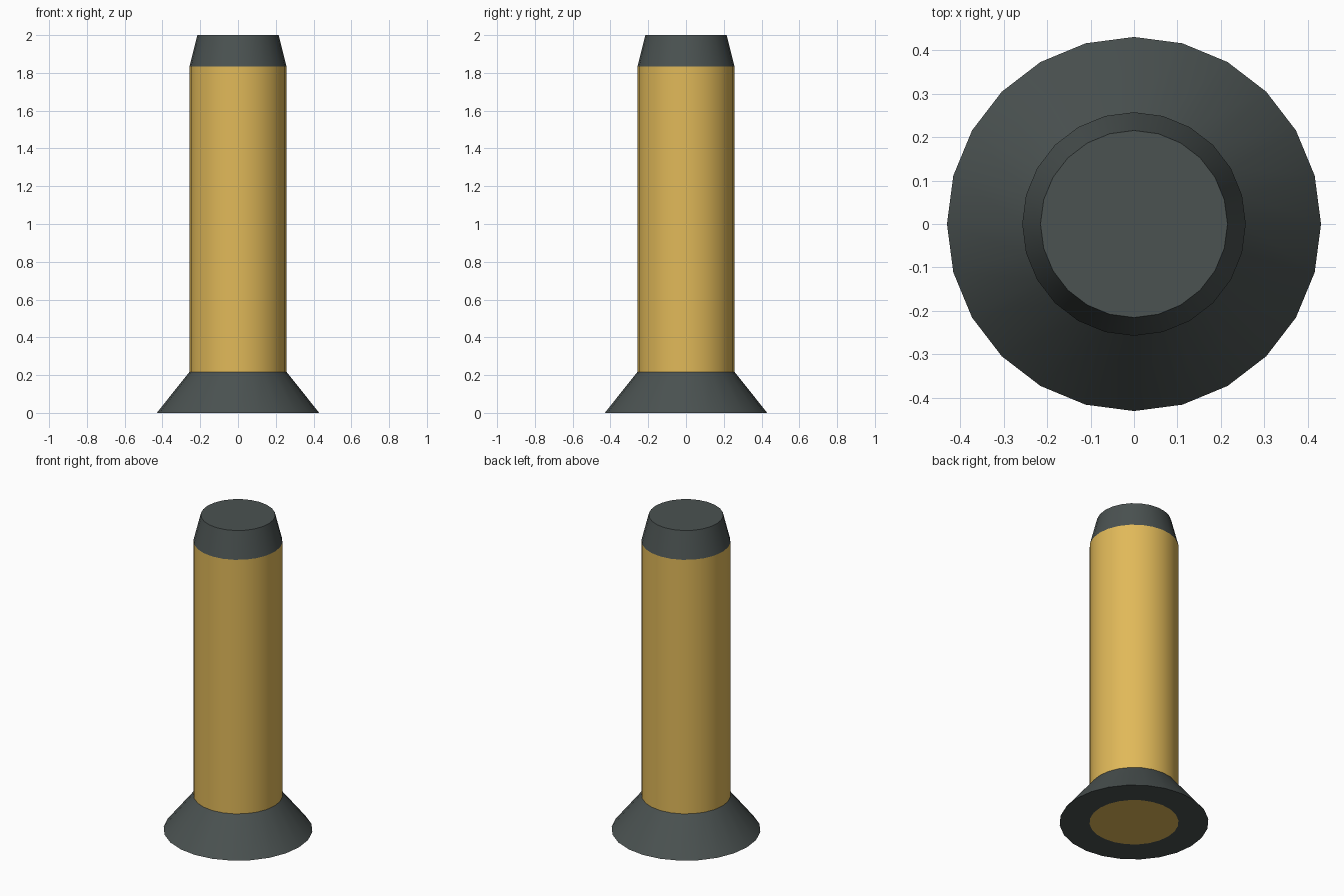
import bpy
import bmesh
import math
from mathutils import Vector

cube = bpy.data.objects.get("Cube")
if cube:
    bpy.data.objects.remove(cube, do_unlink=True)

SIDES = 24
R = 0.257        # shaft radius
FOOT_TOP = 0.217
SHAFT_TOP = 1.833


def material(name, colour):
    mat = bpy.data.materials.new(name)
    mat.use_nodes = True
    mat.diffuse_color = colour
    mat.node_tree.nodes["Principled BSDF"].inputs["Base Color"].default_value = colour
    return mat


def lathe(name, profile, mat):
    """Turn a (radius, height) profile around the z axis."""
    bm = bmesh.new()
    verts = [bm.verts.new((r, 0, z)) for r, z in profile]
    edges = [bm.edges.new(pair) for pair in zip(verts, verts[1:])]
    bmesh.ops.spin(bm, geom=verts + edges, cent=Vector(), axis=Vector((0, 0, 1)),
                   angle=math.tau, steps=SIDES)
    bmesh.ops.remove_doubles(bm, verts=bm.verts, dist=1e-4)
    bmesh.ops.recalc_face_normals(bm, faces=bm.faces)
    mesh = bpy.data.meshes.new(name)
    bm.to_mesh(mesh)
    bm.free()
    mesh.materials.append(mat)
    obj = bpy.data.objects.new(name, mesh)
    bpy.context.collection.objects.link(obj)
    bpy.ops.object.select_all(action='DESELECT')
    obj.select_set(True)
    bpy.context.view_layer.objects.active = obj
    bpy.ops.object.shade_smooth_by_angle(angle=math.radians(30))
    return obj


gold = material("brass_gold", (0.75, 0.485, 0.10, 1))
grey = material("dark_grey", (0.069, 0.084, 0.082, 1))

# Straight shaft, running down through the foot
lathe("shaft", [(0, 0), (R, 0), (R, SHAFT_TOP), (0, SHAFT_TOP)], gold)

# Flared foot, a closed ring around the shaft
lathe("flared_foot", [(R, 0), (0.43, 0), (R, FOOT_TOP), (R, 0)], grey)

# Tapered cap
lathe("tapered_cap", [(0, SHAFT_TOP), (R, SHAFT_TOP), (0.215, 2), (0, 2)], grey)
